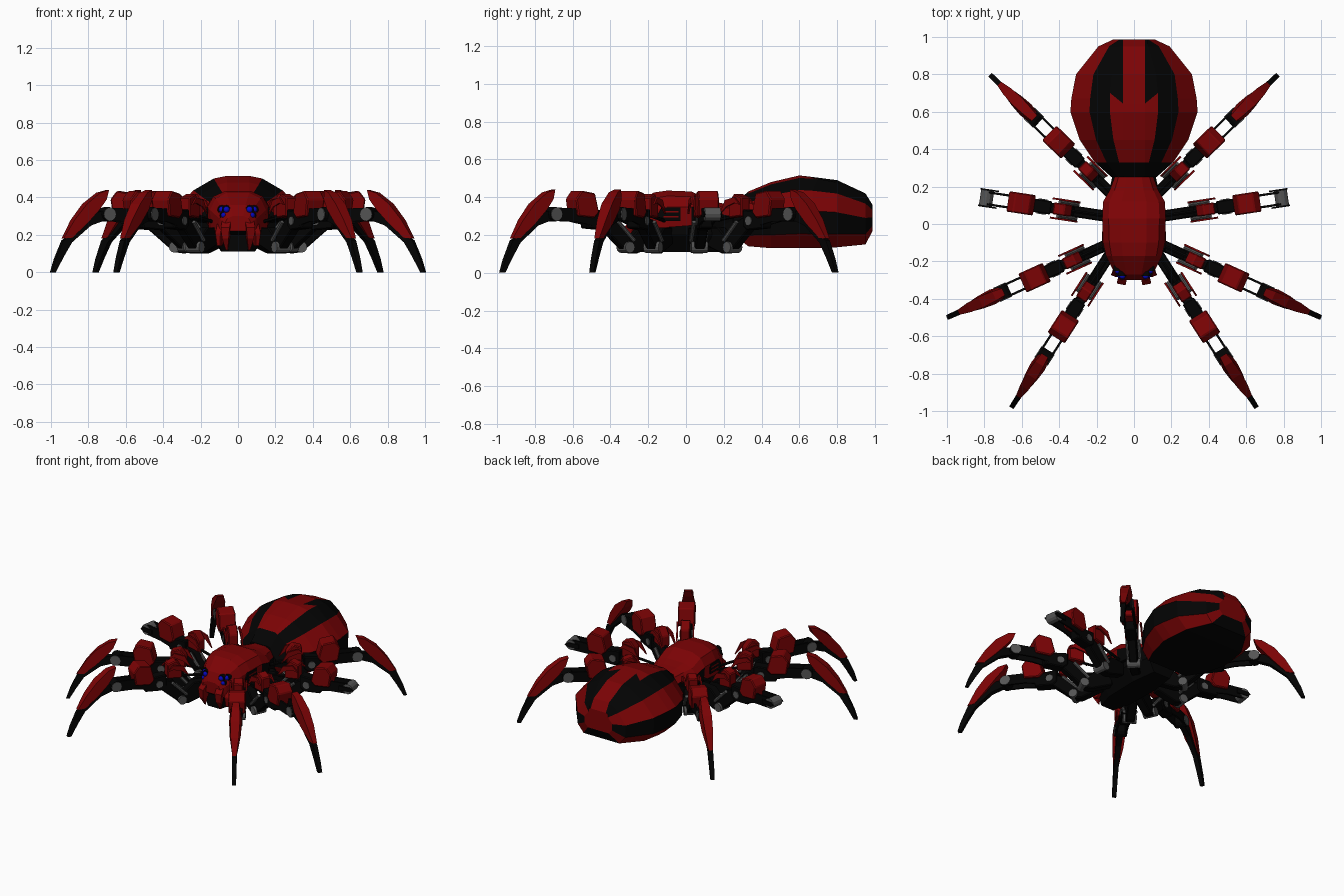
import bpy, bmesh, math
from mathutils import Matrix, Vector

cube = bpy.data.objects.get("Cube")
if cube:
    bpy.data.objects.remove(cube)


def material(name, rgb):
    m = bpy.data.materials.new(name)
    m.use_nodes = True
    m.diffuse_color = (*rgb, 1)
    m.node_tree.nodes["Principled BSDF"].inputs["Base Color"].default_value = (*rgb, 1)
    return m


RED = material("dark red", (0.2, 0.001, 0.0015))
BLACK = material("black", (0.001, 0.001, 0.001))
GREY = material("joint grey", (0.09, 0.09, 0.09))
BLUE = material("eye blue", (0.002, 0.002, 0.5))


def finish(name, bm, mats, matrix=Matrix(), smooth=False):
    bm.transform(matrix)
    bmesh.ops.recalc_face_normals(bm, faces=bm.faces)
    for f in bm.faces:
        f.smooth = smooth
    me = bpy.data.meshes.new(name)
    bm.to_mesh(me)
    bm.free()
    for m in mats:
        me.materials.append(m)
    bpy.context.collection.objects.link(bpy.data.objects.new(name, me))


def prism(name, outline, mat, matrix=Matrix(), shift=0, bevel=0):
    """Solid from a side outline of (along, height, half width) points."""
    bm = bmesh.new()
    left = [bm.verts.new((r, shift + w, z)) for r, z, w in outline]
    right = [bm.verts.new((r, shift - w, z)) for r, z, w in outline]
    bm.faces.new(left)
    bm.faces.new(right[::-1])
    n = len(outline)
    for i in range(n):
        j = (i + 1) % n
        bm.faces.new((left[i], right[i], right[j], left[j]))
    if bevel:
        bmesh.ops.bevel(bm, geom=bm.edges[:], offset=bevel, segments=1, affect='EDGES')
    finish(name, bm, [mat], matrix)


def flat(points, width):
    return [(r, z, width) for r, z in points]


def rod(name, a, b, radius, mat, matrix=Matrix(), sides=12):
    a, b = Vector(a), Vector(b)
    bm = bmesh.new()
    bmesh.ops.create_cone(bm, cap_ends=True, segments=sides, radius1=radius,
                          radius2=radius, depth=(b - a).length)
    turn = (b - a).to_track_quat('Z', 'Y').to_matrix().to_4x4()
    finish(name, bm, [mat], matrix @ Matrix.Translation((a + b) / 2) @ turn)


def loft(name, rings, mats, rule):
    """Skin through mirrored rings; rule(ring, column) picks the colour, column -1 is the top."""
    bm = bmesh.new()
    vs = [[bm.verts.new(p) for p in ring] for ring in rings]
    n = len(vs[0])
    for i in range(len(vs) - 1):
        for j in range(n):
            k = (j + 1) % n
            f = bm.faces.new((vs[i][j], vs[i][k], vs[i + 1][k], vs[i + 1][j]))
            f.material_index = rule(i, min(j, n - 2 - j))
    for end, i in ((vs[0], 0), (vs[-1], len(vs) - 2)):
        bm.faces.new(end).material_index = rule(i, -1)
    finish(name, bm, mats)


def both_sides(half):
    return half + [(-x, y, z) for x, y, z in half[::-1]]


# Abdomen: striped lengthwise, with barbs in the even-width top stripe
SECTION = [(0, 1), (0.38, 0.965), (0.7, 0.8), (1, 0.52), (0.98, 0.2), (0.74, 0)]
LEAST = (0.06, 0.075, 0, 0, 0, 0)
stations = [(0.25, 0.12, 0.36, 0.20), (0.33, 0.21, 0.43, 0.14), (0.45, 0.29, 0.48, 0.13),
            (0.60, 0.34, 0.515, 0.13), (0.67, 0.335, 0.51, 0.13), (0.80, 0.31, 0.49, 0.135),
            (0.95, 0.19, 0.42, 0.15), (0.987, 0.11, 0.36, 0.22)]
rings = []
for y, w, top, low in stations:
    half = []
    for c, (u, v) in enumerate(SECTION):
        barb = (-0.025, 0.03)[c] if y == 0.67 and c < 2 else 0
        half.append((max(u * w, LEAST[c]), y + barb, low + v * (top - low)))
    rings.append(both_sides(half))


def abdomen_rule(i, column):
    if column == 0:
        return int(i == 0 or i >= 4)
    if i == 0:
        return int(column != 4)
    return {-1: 0, 1: 1, 2: 0, 3: 1, 4: 0, 5: 1}[column]


loft("abdomen", rings, [RED, BLACK], abdomen_rule)

# Thorax and head shell, black at the rear flanks, over a black underbody
SHELL = [(0.4, 1), (0.8, 0.85), (1, 0.55), (0.95, 0)]
shell = [(-0.30, 0.07, 0.30, 0.22), (-0.27, 0.10, 0.36, 0.20), (-0.17, 0.15, 0.425, 0.22),
         (-0.10, 0.165, 0.435, 0.24), (0.03, 0.17, 0.43, 0.25), (0.12, 0.165, 0.385, 0.25),
         (0.18, 0.13, 0.37, 0.24), (0.26, 0.10, 0.355, 0.22)]
loft("thorax_shell", [both_sides([(u * w, y, lo + v * (t - lo)) for u, v in SHELL])
                      for y, w, t, lo in shell], [RED, BLACK],
     lambda i, column: int(column == 3 or (i >= 4 and column == 2)))
UNDER = [(0.9, 0.27), (1, 0.2), (0.6, 0.11)]
loft("underbody", [both_sides([(u * w, y, z) for u, z in UNDER])
                   for y, w in ((-0.27, 0.08), (-0.15, 0.14), (0.1, 0.15), (0.28, 0.11))],
     [BLACK], lambda i, column: 0)

for side, s in (("left", 1), ("right", -1)):
    mirror = Matrix.Diagonal((s, 1, 1, 1))

    def heading_matrix(degrees):
        return mirror @ Matrix.Rotation(math.radians(degrees), 4, 'Z')

    # Side vents
    face = heading_matrix(-90)
    prism(side + "_vent", flat([(0.03, 0.275), (0.14, 0.275), (0.15, 0.31), (0.13, 0.345),
                                (0.03, 0.345)], 0.0045), BLACK, face, 0.165)
    for z in (0.293, 0.318):
        prism(side + "_vent_slat", flat([(0.04, z), (0.12, z), (0.12, z + 0.008),
                                         (0.04, z + 0.008)], 0.003), RED, face, 0.169)

    # Eyes in black sockets
    for x, y, z, r in ((0.062, -0.278, 0.335, 0.017), (0.086, -0.25, 0.335, 0.017),
                       (0.076, -0.275, 0.305, 0.015)):
        rod(side + "_eye_socket", (x, y + 0.03, z), (x, y, z), r + 0.007, BLACK, mirror)
        bm = bmesh.new()
        bmesh.ops.create_uvsphere(bm, u_segments=12, v_segments=8, radius=r)
        finish(side + "_eye", bm, [BLUE], mirror @ Matrix.Translation((x, y, z)), True)

    # Fangs and outer mouth feelers, splayed outward
    fang = [(0.23, 0.27, 0.022), (0.29, 0.28, 0.024), (0.33, 0.24, 0.024), (0.325, 0.18, 0.018),
            (0.29, 0.12, 0.006), (0.28, 0.18, 0.014), (0.24, 0.21, 0.02)]
    prism(side + "_fang", fang, RED, heading_matrix(-78))
    feeler = [(0.2, 0.24, 0.016), (0.27, 0.26, 0.018), (0.30, 0.21, 0.018),
              (0.29, 0.14, 0.012), (0.26, 0.14, 0.012), (0.24, 0.19, 0.016)]
    prism(side + "_feeler", feeler, RED, heading_matrix(-69), 0, 0.004)

    # Legs: hip position, heading in degrees, and whether a shin is fitted
    for label, hx, hy, heading, has_shin in (
            ("front", 0.16, -0.21, -57.3, True), ("second", 0.165, -0.12, -24.5, True),
            ("third", 0.205, 0.05, 8.6, False), ("rear", 0.115, 0.155, 44.5, True)):
        n = side + "_" + label + "_"
        m = mirror @ Matrix.Translation((hx, hy, 0)) @ Matrix.Rotation(math.radians(heading), 4, 'Z')

        # Hip, low joint and lifting link
        prism(n + "hip", flat([(-0.06, 0.24), (0.05, 0.24), (0.13, 0.17), (0.15, 0.11),
                               (0.08, 0.10), (-0.06, 0.15)], 0.03), BLACK, m, 0, 0.006)
        rod(n + "hip_joint", (0.13, -0.044, 0.135), (0.13, 0.044, 0.135), 0.03, GREY, m)
        prism(n + "lifting_link", flat([(0.10, 0.16), (0.15, 0.12), (0.30, 0.25), (0.27, 0.31),
                                        (0.18, 0.27)], 0.028), BLACK, m, 0, 0.006)
        prism(n + "thigh", flat([(0.24, 0.25), (0.27, 0.225), (0.39, 0.235), (0.40, 0.32),
                                 (0.24, 0.335)], 0.036), BLACK, m, 0, 0.006)
        rod(n + "thigh_joint", (0.29, -0.041, 0.275), (0.29, 0.041, 0.275), 0.024, GREY, m)
        rod(n + "tie_rod", (-0.05, 0, 0.27), (0.15, 0, 0.3), 0.01, BLACK, m, 6)
        for c in (-1, 1):
            rod(n + "piston", (0.1, c * 0.038, 0.17), (0.2, c * 0.038, 0.27), 0.011, GREY, m, 8)
            prism(n + "hip_flap", flat([(0.09, 0.31), (0.13, 0.385), (0.20, 0.40), (0.24, 0.36),
                                        (0.2, 0.37), (0.14, 0.35)], 0.005), RED, m, c * 0.052)
            # Knee side plates
            prism(n + "knee_plate", flat([(0.36, 0.25), (0.46, 0.27), (0.58, 0.275), (0.615, 0.31),
                                          (0.58, 0.345), (0.46, 0.34), (0.36, 0.32)], 0.006),
                  BLACK, m, c * 0.032)
        prism(n + "hip_guard", flat([(0.13, 0.29), (0.13, 0.37), (0.17, 0.42), (0.23, 0.40),
                                     (0.23, 0.30)], 0.032), RED, m, 0, 0.006)
        prism(n + "thigh_guard", flat([(0.33, 0.32), (0.355, 0.42), (0.44, 0.435), (0.475, 0.39),
                                       (0.46, 0.30), (0.36, 0.29)], 0.055), RED, m, 0, 0.006)
        rod(n + "knee_joint", (0.59, -0.042, 0.31), (0.59, 0.042, 0.31), 0.035, GREY, m)

        if has_shin:
            # Black curved claw and knee hub under a red shin shield
            rod(n + "knee_hub", (0.59, -0.038, 0.31), (0.59, 0.038, 0.31), 0.038, BLACK, m)
            prism(n + "claw", [(0.585, 0.335, 0.018), (0.66, 0.32, 0.02), (0.78, 0.21, 0.016),
                               (0.85, 0.17, 0.015), (0.895, 0.07, 0.014), (0.918, 0, 0.013),
                               (0.895, 0, 0.013), (0.85, 0.08, 0.014), (0.80, 0.16, 0.015),
                               (0.69, 0.25, 0.018), (0.60, 0.28, 0.018)], BLACK, m)
            prism(n + "shin_shield", [(0.585, 0.44, 0.02), (0.64, 0.425, 0.026),
                                      (0.72, 0.365, 0.031), (0.79, 0.28, 0.026),
                                      (0.85, 0.18, 0.014), (0.80, 0.185, 0.019),
                                      (0.72, 0.26, 0.036), (0.65, 0.335, 0.042),
                                      (0.605, 0.39, 0.034)], RED, m)
        else:
            # Thin fork straps where the shin would fit
            for c in (-0.045, 0.045):
                prism(n + "fork", flat([(0.53, 0.295), (0.61, 0.295), (0.63, 0.31), (0.61, 0.325),
                                        (0.53, 0.325)], 0.004), BLACK, m, c)
